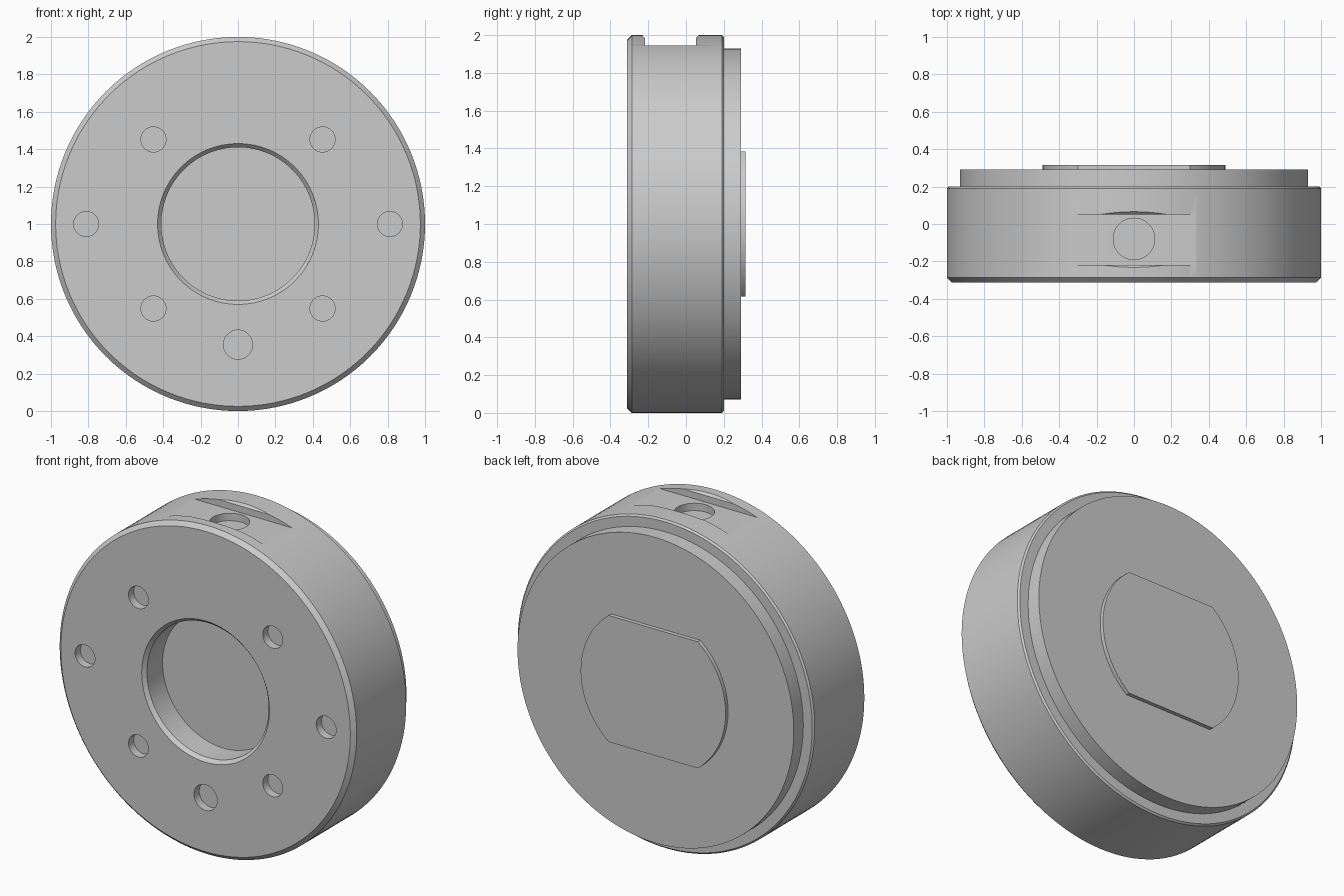
import bpy, bmesh, math
from mathutils import Matrix, Vector

if "Cube" in bpy.data.objects:
    bpy.data.objects.remove(bpy.data.objects["Cube"])

SEG = 128
CZ = 1.0  # height of the disc axis


def make_object(name, bm):
    bmesh.ops.recalc_face_normals(bm, faces=bm.faces[:])
    mesh = bpy.data.meshes.new(name)
    bm.to_mesh(mesh)
    bm.free()
    ob = bpy.data.objects.new(name, mesh)
    bpy.context.collection.objects.link(ob)
    return ob


def lathe(name, profile):
    """Spin (radius, y) points about the disc axis."""
    bm = bmesh.new()
    vs = [bm.verts.new((r, y, CZ)) for r, y in profile]
    es = [bm.edges.new(p) for p in zip(vs, vs[1:])]
    bmesh.ops.spin(bm, geom=vs + es, cent=(0, 0, CZ), axis=(0, 1, 0),
                   angle=math.tau, steps=SEG, use_duplicate=False)
    bmesh.ops.remove_doubles(bm, verts=bm.verts[:], dist=1e-5)
    return make_object(name, bm)


def prism(name, outline, offset):
    """Extrude a flat closed outline along an offset vector."""
    bm = bmesh.new()
    face = bm.faces.new([bm.verts.new(p) for p in outline])
    ret = bmesh.ops.extrude_face_region(bm, geom=[face], use_keep_orig=True)
    moved = [g for g in ret["geom"] if isinstance(g, bmesh.types.BMVert)]
    bmesh.ops.translate(bm, verts=moved, vec=Vector(offset))
    return make_object(name, bm)


def rod(name, radius, start, end):
    """Cylinder between two points."""
    a, b = Vector(start), Vector(end)
    rot = (b - a).to_track_quat('Z', 'Y').to_matrix().to_4x4()
    bm = bmesh.new()
    bmesh.ops.create_cone(bm, cap_ends=True, segments=48, radius1=radius, radius2=radius,
                          depth=(b - a).length, matrix=Matrix.Translation((a + b) / 2) @ rot)
    return make_object(name, bm)


def cut(target, cutter):
    cutter.hide_render = True
    mod = target.modifiers.new("cut", 'BOOLEAN')
    mod.operation, mod.solver, mod.object = 'DIFFERENCE', 'EXACT', cutter
    bpy.context.view_layer.objects.active = target
    bpy.ops.object.modifier_apply(modifier=mod.name)
    bpy.data.objects.remove(cutter)


# Stepped disc with chamfered rims and a blind front bore
body = lathe("disc_body", [
    (0, -0.14), (0.41, -0.14), (0.41, -0.29), (0.43, -0.312), (0.975, -0.312),
    (1.0, -0.287), (1.0, 0.19), (0.99, 0.20), (0.93, 0.20), (0.93, 0.292), (0, 0.292)])

# Bolt holes and the larger pin hole in the front face
holes = [(sx * 0.452, sz * 0.452, 0.067) for sx in (-1, 1) for sz in (-1, 1)]
holes += [(-0.812, 0, 0.067), (0.812, 0, 0.067), (0, -0.645, 0.078)]
for x, z, r in holes:
    cut(body, rod("hole_cutter", r, (x, -0.4, CZ + z), (x, -0.262, CZ + z)))

# Flat slot on the top rim, with eased upper edges
slot = [(-0.218, 1.945), (0.052, 1.945), (0.052, 1.985), (0.066, 2.0), (0.066, 2.1),
        (-0.232, 2.1), (-0.232, 2.0), (-0.218, 1.985)]
cut(body, prism("slot_cutter", [(-0.6, y, z) for y, z in slot], (1.2, 0, 0)))
cut(body, rod("port_cutter", 0.111, (0, -0.08, 1.90), (0, -0.08, 2.1)))

# Raised rear boss with two flats
R, F = 0.488, 0.385
lim = math.asin(F / R)
arc = [-lim + 2 * lim * i / 32 for i in range(33)]
outline = [(R * math.cos(a), 0.28, CZ + R * math.sin(a)) for a in arc]
outline += [(-x, y, 2 * CZ - z) for x, y, z in outline]
boss = prism("rear_boss", outline, (0, 0.036, 0))

# Smooth shading with crisp edges
for ob in (body, boss):
    bpy.ops.object.select_all(action='DESELECT')
    ob.select_set(True)
    bpy.context.view_layer.objects.active = ob
    bpy.ops.object.shade_smooth_by_angle(angle=math.radians(25))
    weighted = ob.modifiers.new("weighted_normals", 'WEIGHTED_NORMAL')
    weighted.keep_sharp = True
